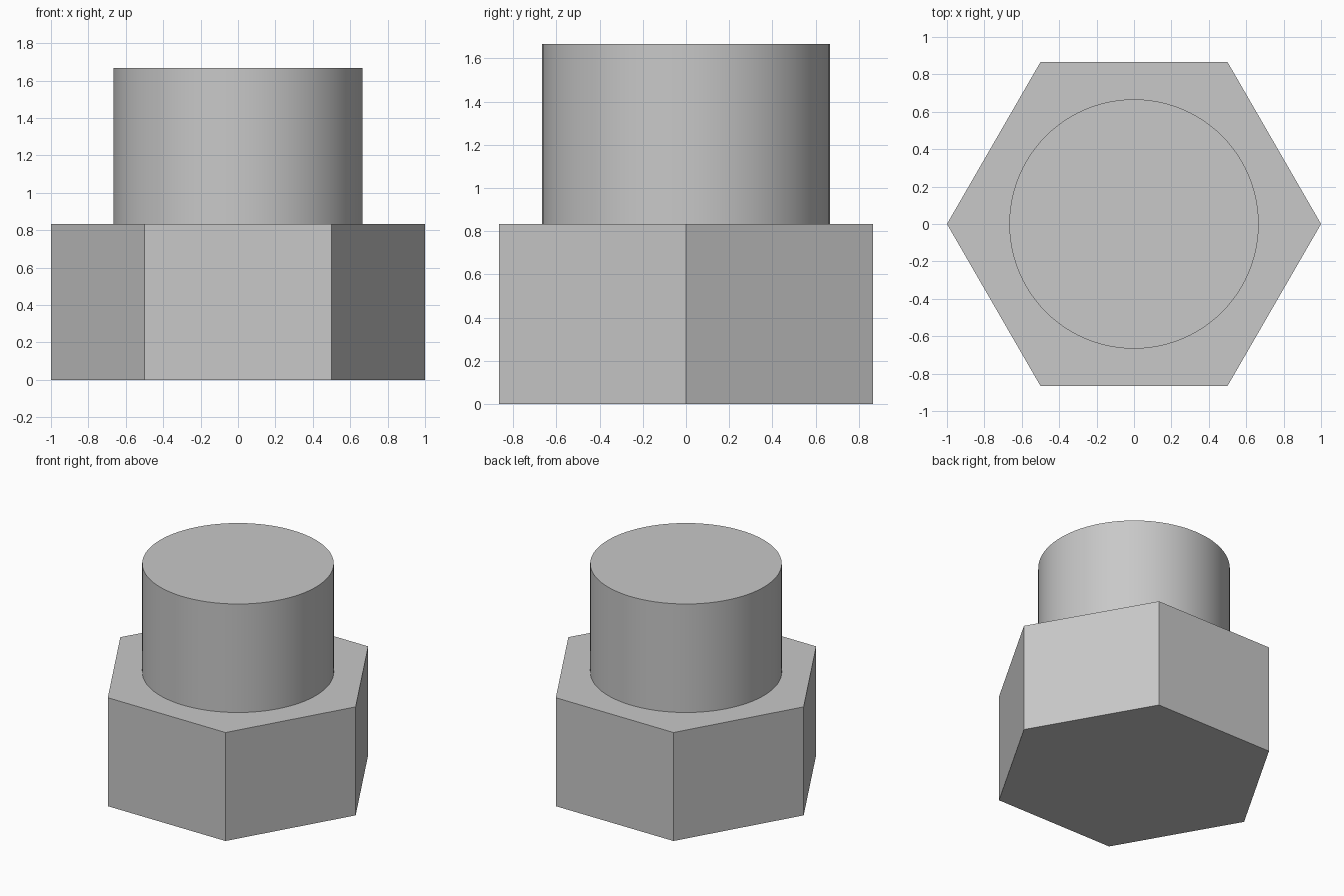
import bpy
import bmesh
from math import cos, sin, tau, radians

cube = bpy.data.objects.get("Cube")
if cube:
    bpy.data.objects.remove(cube, do_unlink=True)

# Single plain grey finish
grey = bpy.data.materials.new("light_grey")
grey.use_nodes = True
colour = (0.58, 0.58, 0.58, 1)
grey.diffuse_color = colour
grey.node_tree.nodes["Principled BSDF"].inputs["Base Color"].default_value = colour


def prism(name, sides, radius, bottom, top, closed_base=True):
    """Upright regular prism with its first corner on +x."""
    bm = bmesh.new()
    rings = [[bm.verts.new((radius * cos(tau * i / sides), radius * sin(tau * i / sides), z))
              for i in range(sides)] for z in (bottom, top)]
    low, high = rings
    for i in range(sides):
        j = (i + 1) % sides
        bm.faces.new((low[i], low[j], high[j], high[i]))
    bm.faces.new(high)
    if closed_base:
        bm.faces.new(low[::-1])
    mesh = bpy.data.meshes.new(name)
    bm.to_mesh(mesh)
    bm.free()
    mesh.materials.append(grey)
    obj = bpy.data.objects.new(name, mesh)
    bpy.context.collection.objects.link(obj)
    return obj


# Hexagonal head standing on the ground
prism("hex_head", 6, 1.0, 0.0, 0.8333)

# Round shank rising from the head
shank = prism("round_shank", 96, 0.6667, 0.8333, 1.6667, closed_base=False)
bpy.ops.object.select_all(action="DESELECT")
shank.select_set(True)
bpy.context.view_layer.objects.active = shank
bpy.ops.object.shade_smooth_by_angle(angle=radians(30))
